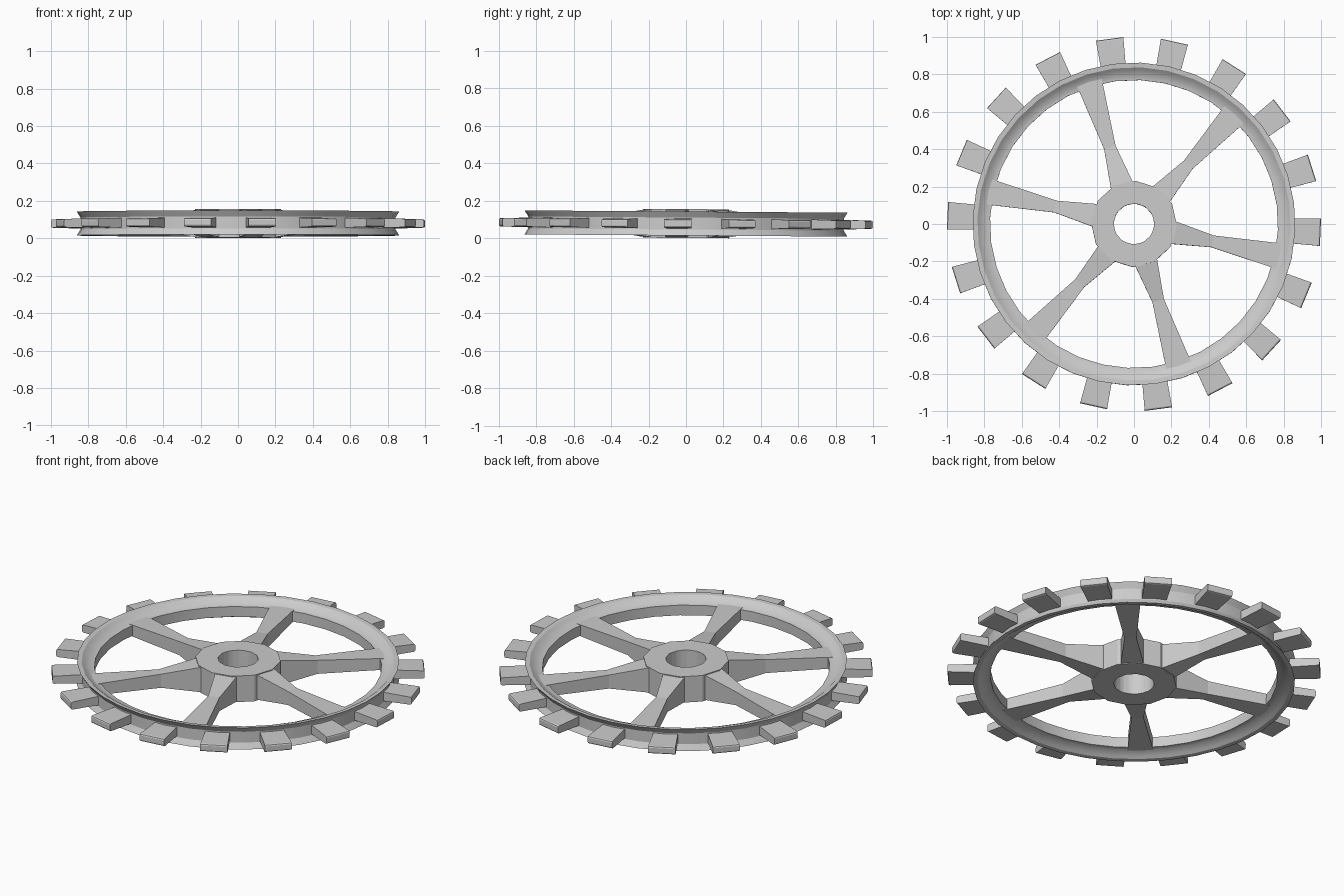
import bpy, bmesh
from math import radians, cos, sin
from mathutils import Matrix

if "Cube" in bpy.data.objects:
    bpy.data.objects.remove(bpy.data.objects["Cube"])

PHASE = radians(-2.5)
MID_Z = 0.079
TILT = Matrix.Translation((0, 0, MID_Z)) @ Matrix.Rotation(radians(-0.4), 4, 'X')


def finish(bm, name, turn=0.0, smooth=None):
    bmesh.ops.recalc_face_normals(bm, faces=bm.faces)
    bm.transform(TILT @ Matrix.Rotation(turn, 4, 'Z'))
    me = bpy.data.meshes.new(name)
    bm.to_mesh(me)
    bm.free()
    ob = bpy.data.objects.new(name, me)
    bpy.context.collection.objects.link(ob)
    if smooth:
        bpy.ops.object.select_all(action='DESELECT')
        bpy.context.view_layer.objects.active = ob
        ob.select_set(True)
        bpy.ops.object.shade_smooth_by_angle(angle=radians(smooth))
    return ob


def ring(name, profile, sides, smooth=None):
    """Closed (radius, z) profile revolved round the z axis."""
    bm = bmesh.new()
    loops = []
    for i in range(sides):
        a = PHASE + i * radians(360) / sides
        loops.append([bm.verts.new((r * cos(a), r * sin(a), z)) for r, z in profile])
    n = len(profile)
    for i in range(sides):
        p, q = loops[i], loops[(i + 1) % sides]
        for j in range(n):
            k = (j + 1) % n
            bm.faces.new((p[j], q[j], q[k], p[k]))
    return finish(bm, name, 0, smooth)


def arm(name, sections, angle, bevel=0.0):
    """Rectangular loft along +x from (x, half width, half height) sections."""
    bm = bmesh.new()
    loops = [[bm.verts.new((x, sy * w, sz * h))
              for sy, sz in ((-1, -1), (1, -1), (1, 1), (-1, 1))] for x, w, h in sections]
    for p, q in zip(loops, loops[1:]):
        for j in range(4):
            k = (j + 1) % 4
            bm.faces.new((p[j], p[k], q[k], q[j]))
    bm.faces.new(loops[0])
    end = bm.faces.new(loops[-1])
    if bevel:
        edges = [e for e in end.edges
                 if abs(e.verts[0].co.z - e.verts[1].co.z) < 1e-5]
        bmesh.ops.bevel(bm, geom=edges, offset=bevel, segments=2, profile=0.5,
                        affect='EDGES')
    return finish(bm, name, angle)


# rim: flared outer lips around a shallow groove, stepped inner ledge
half = [(0.77, 0.03), (0.795, 0.032), (0.825, 0.052), (0.838, 0.062), (0.863, 0.064),
        (0.843, 0.032)]
ring("rim", half + [(r, -z) for r, z in reversed(half)], 36, 30)

# hub with through bore
ring("hub", [(0.11, 0.077), (0.23, 0.077), (0.23, -0.077), (0.11, -0.077)], 12)
bore = [(0.108, 0.076), (0.125, 0.076), (0.125, -0.076), (0.108, -0.076)]
ring("hub_bore_lining", bore, 24, 30)

# six waisted spokes
for i in range(6):
    arm(f"spoke_{i + 1}",
        [(0.18, 0.064, 0.074), (0.225, 0.06, 0.072), (0.43, 0.032, 0.04), (0.80, 0.07, 0.033)],
        radians(47.5 + 60 * i))

# eighteen teeth seated in the rim groove
for i in range(18):
    arm(f"tooth_{i + 1}", [(0.835, 0.066, 0.026), (0.998, 0.074, 0.022)],
        PHASE + radians(20 * i), 0.009)
